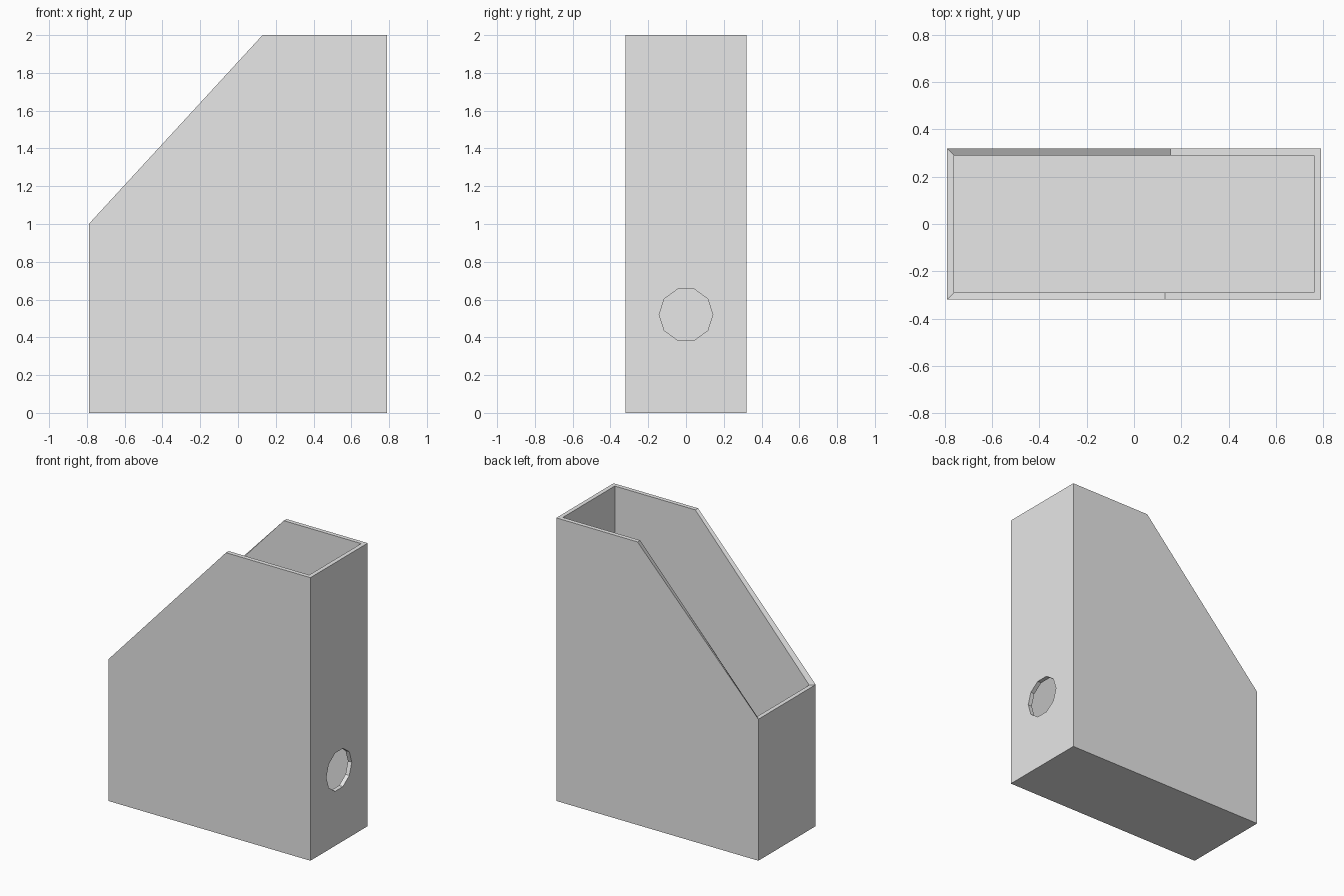
import bpy
import bmesh
import math

cube = bpy.data.objects.get("Cube")
if cube:
    bpy.data.objects.remove(cube, do_unlink=True)

# Overall sizes
HALF_X, HALF_Y, HEIGHT, LOW = 0.79, 0.32, 2.0, 1.0
WALL = 0.03
SHOULDER = {-1: 0.13, 1: 0.155}  # where the slope meets the flat top, front and back

grey = bpy.data.materials.new("light_grey")
grey.use_nodes = True
colour = (0.8, 0.8, 0.8, 1)
grey.diffuse_color = colour
grey.node_tree.nodes["Principled BSDF"].inputs["Base Color"].default_value = colour


def side_loop(bm, side, inset, floor):
    """Outline of one long side, as a loop of vertices."""
    x, y = HALF_X - inset, side * (HALF_Y - inset)
    outline = [(-x, floor), (x, floor), (x, HEIGHT), (SHOULDER[side], HEIGHT), (-x, LOW)]
    return [bm.verts.new((px, y, pz)) for px, pz in outline]


# Open box: outer and inner shells joined by a rim
bm = bmesh.new()
shells = []
for inset, floor in ((0, 0), (WALL, WALL)):
    front, back = (side_loop(bm, side, inset, floor) for side in (-1, 1))
    bm.faces.new(front)
    bm.faces.new(back)
    for i, j in ((0, 1), (1, 2), (4, 0)):
        bm.faces.new((front[i], front[j], back[j], back[i]))
    # Rim path runs around the opening
    shells.append(front[2:] + back[:1:-1])
outer, inner = shells
for i in range(len(outer)):
    j = (i + 1) % len(outer)
    bm.faces.new((outer[i], outer[j], inner[j], inner[i]))
bmesh.ops.recalc_face_normals(bm, faces=bm.faces[:])

mesh = bpy.data.meshes.new("file_holder")
bm.to_mesh(mesh)
bm.free()
holder = bpy.data.objects.new("file_holder", mesh)
bpy.context.collection.objects.link(holder)
mesh.materials.append(grey)

# Ten-sided finger hole through the tall end wall
bpy.ops.mesh.primitive_cylinder_add(
    vertices=10, radius=0.142, depth=0.2,
    location=(HALF_X, 0, 0.52), rotation=(0, math.pi / 2, 0))
cutter = bpy.context.object
cutter.name = "finger_hole_cutter"
# Turn the cutter so that two corners point sideways
for v in cutter.data.vertices:
    x, y, z = v.co
    v.co = (y, -x, z)
# First corner of the primitive lies along local y, so restore it there
first = cutter.data.vertices[0].co
if abs(first.x) > abs(first.y):
    for v in cutter.data.vertices:
        x, y, z = v.co
        v.co = (-y, x, z)
cutter.data.materials.append(grey)
cutter.hide_render = True
cutter.hide_viewport = True

hole = holder.modifiers.new("finger_hole", 'BOOLEAN')
hole.operation = 'DIFFERENCE'
hole.solver = 'EXACT'
hole.object = cutter

# Apply the cut and remove the helper
bpy.context.view_layer.update()
graph = bpy.context.evaluated_depsgraph_get()
cut_mesh = bpy.data.meshes.new_from_object(holder.evaluated_get(graph))
holder.modifiers.clear()
holder.data = cut_mesh
bpy.data.objects.remove(cutter, do_unlink=True)
